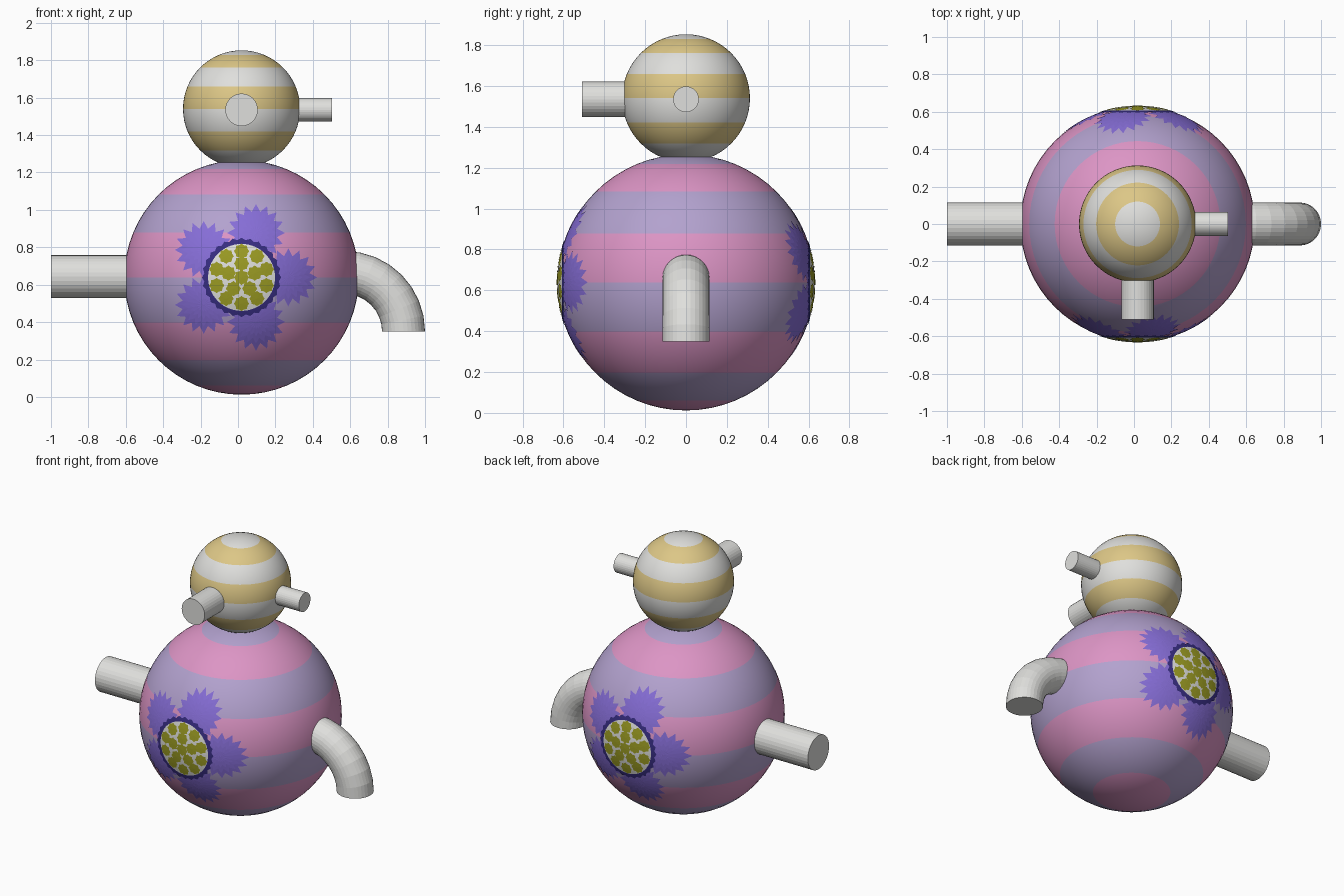
import bpy, bmesh, math
from mathutils import Vector, Matrix

if "Cube" in bpy.data.objects:
    bpy.data.objects.remove(bpy.data.objects["Cube"])

CX = 0.019                 # shared axis of body and head
BODY_R, BODY_Z = 0.627, 0.639
HEAD_R, HEAD_Z = 0.313, 1.54


def mat(name, rgb):
    m = bpy.data.materials.new(name)
    m.diffuse_color = (*rgb, 1)
    m.use_nodes = True
    m.node_tree.nodes["Principled BSDF"].inputs["Base Color"].default_value = m.diffuse_color
    return m


PINK = mat("pink", (0.72, 0.30, 0.56))
LAVENDER = mat("lavender", (0.45, 0.36, 0.62))
SAND = mat("sand yellow", (0.72, 0.57, 0.24))
GREY = mat("light grey", (0.74, 0.74, 0.72))
VIOLET = mat("violet", (0.24, 0.155, 0.68))
NAVY = mat("dark blue", (0.038, 0.026, 0.22))
OLIVE = mat("olive", (0.33, 0.33, 0.017))


def finish(name, bm, *mats, smooth=False):
    me = bpy.data.meshes.new(name)
    for f in bm.faces:
        f.smooth = smooth
    bm.to_mesh(me)
    bm.free()
    for m in mats:
        me.materials.append(m)
    ob = bpy.data.objects.new(name, me)
    bpy.context.collection.objects.link(ob)
    return ob


def striped_ball(name, r, z, mat_a, mat_b):
    """Sphere with eight equal latitude bands, mat_a at the top."""
    bm = bmesh.new()
    bmesh.ops.create_uvsphere(bm, u_segments=64, v_segments=32, radius=r)
    for f in bm.faces:
        lat = math.asin(f.calc_center_median().z / r)
        f.material_index = int((math.pi / 2 - lat) / (math.pi / 8)) % 2
    bmesh.ops.translate(bm, verts=bm.verts, vec=(CX, 0, z))
    finish(name, bm, mat_a, mat_b, smooth=True)


def tube(name, a, b, r):
    """Capped straight cylinder from a to b."""
    a, b = Vector(a), Vector(b)
    d = b - a
    bm = bmesh.new()
    m = Matrix.Translation((a + b) / 2) @ d.to_track_quat('Z', 'Y').to_matrix().to_4x4()
    bmesh.ops.create_cone(bm, cap_ends=True, segments=32, radius1=r, radius2=r,
                          depth=d.length, matrix=m)
    finish(name, bm, GREY)


def patch(bm, side, cu, cv, outer, n, lift, inner=0.0, steps=4):
    """Thin painted shape laid on the body; outer(i) is the outline radius."""
    rows = []
    for k in range(steps + 1):
        row = []
        for i in range(n):
            a = 2 * math.pi * i / n
            rad = inner + (outer(i) - inner) * k / steps
            if k == 0 and not inner:
                rad = 0.0005
            u, v = cu + rad * math.cos(a), cv + rad * math.sin(a)
            y = math.sqrt((BODY_R + lift) ** 2 - u * u - v * v)
            row.append(bm.verts.new((CX + side * u, -side * y, BODY_Z + v)))
        rows.append(row)
    for p, q in zip(rows, rows[1:]):
        for i in range(n):
            j = (i + 1) % n
            bm.faces.new((p[i], q[i], q[j], p[j]))
    if not inner:
        bm.faces.new(rows[0])


def polar(r, deg):
    return r * math.cos(math.radians(deg)), r * math.sin(math.radians(deg))


# body and head
striped_ball("body", BODY_R, BODY_Z, LAVENDER, PINK)
striped_ball("head", HEAD_R, HEAD_Z, GREY, SAND)

# straight pipes
tube("left_pipe", (-0.5, 0, 0.643), (-1, 0, 0.643), 0.115)
tube("front_nozzle", (CX, -0.2, 1.535), (CX, -0.51, 1.535), 0.087)
tube("side_nozzle", (0.2, 0, 1.535), (0.503, 0, 1.535), 0.063)

# bent spout: quarter ring sweeping from the body down
bm = bmesh.new()
SEG, N, BIG, SMALL = 8, 32, 0.315, 0.115
loops = []
for k in range(SEG + 1):
    t = math.pi / 2 * k / SEG
    loop = []
    for i in range(N):
        p = 2 * math.pi * i / N
        d = BIG + SMALL * math.cos(p)
        loop.append(bm.verts.new((0.57 + d * math.sin(t), SMALL * math.sin(p),
                                  0.35 + d * math.cos(t))))
    loops.append(loop)
for p, q in zip(loops, loops[1:]):
    for i in range(N):
        j = (i + 1) % N
        bm.faces.new((p[i], p[j], q[j], q[i]))
bm.faces.new(loops[0])
bm.faces.new(loops[-1])
bmesh.ops.recalc_face_normals(bm, faces=bm.faces)
finish("spout", bm, GREY)

# flowers on the front and back
for side, label in ((1, "front"), (-1, "back")):
    # five spiky petals
    bm = bmesh.new()
    for k in range(5):
        u, v = polar(0.25, 72 * k)
        patch(bm, side, u, v, lambda i: 0.155 if i % 2 == 0 else 0.115, 32, 0.002)
    finish(label + "_petals", bm, VIOLET)
    # pale centre
    bm = bmesh.new()
    patch(bm, side, 0, 0, lambda i: 0.188, 48, 0.0035, steps=6)
    finish(label + "_flower_centre", bm, GREY)
    # jagged dark ring
    bm = bmesh.new()
    patch(bm, side, 0, 0, lambda i: 0.212 if i % 2 == 0 else 0.2, 56, 0.005,
          inner=0.179, steps=2)
    finish(label + "_flower_ring", bm, NAVY)
    # olive seeds
    bm = bmesh.new()
    for dist, count in ((0, 1), (0.074, 5), (0.14, 10)):
        for k in range(count):
            u, v = polar(dist, 360 * k / count + 18)
            patch(bm, side, u, v, lambda i: 0.041 if i % 2 == 0 else 0.034, 16,
                  0.006, steps=1)
    finish(label + "_flower_seeds", bm, OLIVE)
